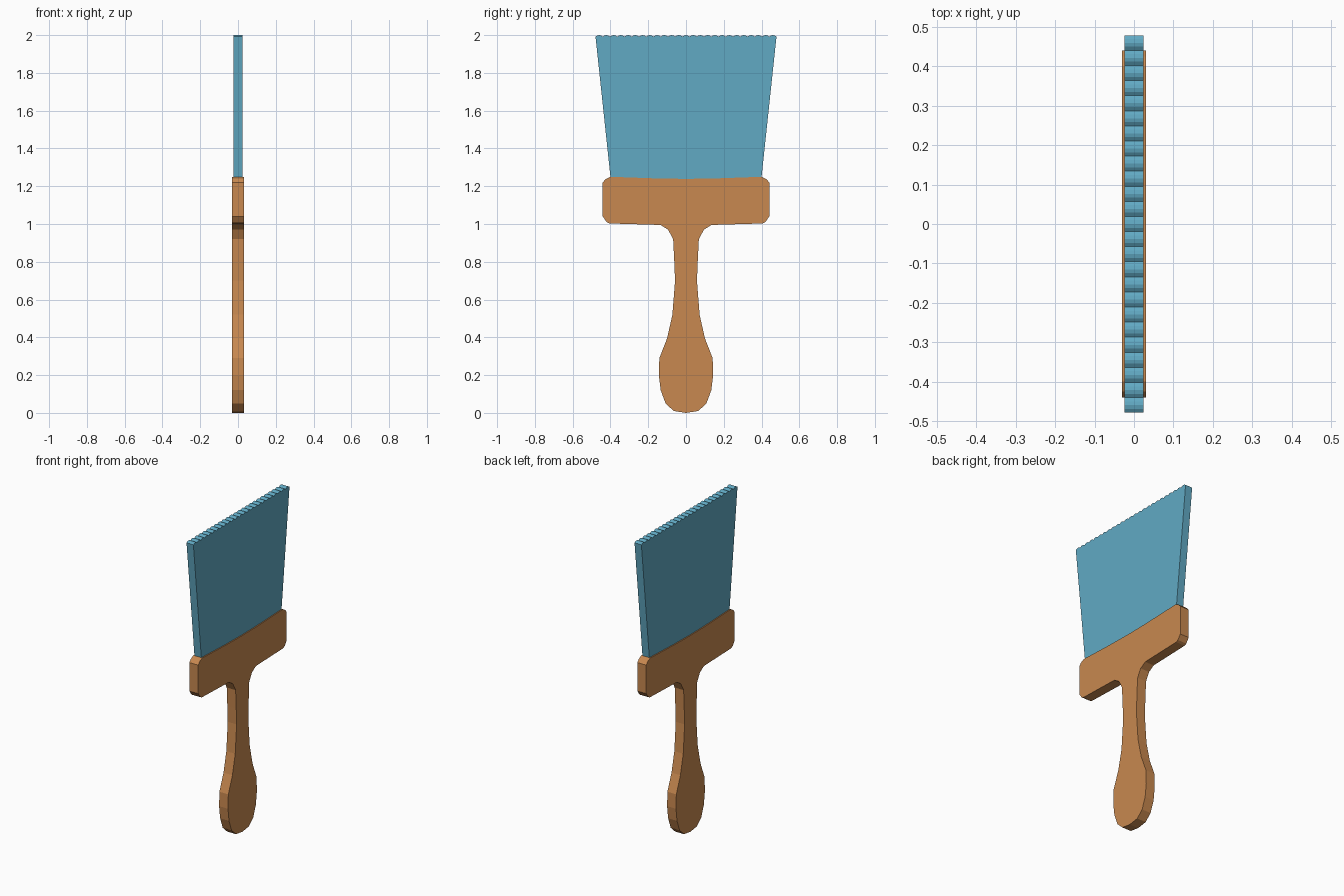
import bpy, bmesh, math

if "Cube" in bpy.data.objects:
    bpy.data.objects.remove(bpy.data.objects["Cube"])


def material(name, color):
    m = bpy.data.materials.new(name)
    m.diffuse_color = color
    m.use_nodes = True
    m.node_tree.nodes["Principled BSDF"].inputs["Base Color"].default_value = m.diffuse_color
    return m


def add_prism(bm, profile, half):
    """Extrude a (y, z) outline to a closed slab of thickness 2 * half along x."""
    back = [bm.verts.new((-half, y, z)) for y, z in profile]
    front = [bm.verts.new((half, y, z)) for y, z in profile]
    bm.faces.new(back)
    bm.faces.new(front[::-1])
    n = len(profile)
    for i in range(n):
        j = (i + 1) % n
        bm.faces.new((back[i], front[i], front[j], back[j]))


def finish(bm, name, mat):
    bmesh.ops.recalc_face_normals(bm, faces=bm.faces)
    me = bpy.data.meshes.new(name)
    bm.to_mesh(me)
    bm.free()
    me.materials.append(mat)
    ob = bpy.data.objects.new(name, me)
    bpy.context.collection.objects.link(ob)
    return ob


wood = material("wood", (0.58, 0.25, 0.08, 1))
blue = material("bristle_blue", (0.12, 0.40, 0.55, 1))

# Handle and head: one half outline, mirrored across y = 0
half = [(0.065, 0.01), (0.108, 0.05), (0.134, 0.12), (0.144, 0.20),
        (0.141, 0.29), (0.10, 0.395), (0.072, 0.52), (0.058, 0.70),
        (0.062, 0.80), (0.068, 0.92), (0.095, 0.97), (0.135, 0.995),
        (0.405, 1.003), (0.42, 1.01), (0.441, 1.04), (0.441, 1.22),
        (0.425, 1.238), (0.40, 1.25), (0.15, 1.241)]
outline = [(0, 0)] + half + [(0, 1.239)] + [(-y, z) for y, z in reversed(half)]
bm = bmesh.new()
add_prism(bm, outline, 0.031)
finish(bm, "handle", wood)

# Bristles: fanned strips with small rounded tips
COUNT, BASE_Z, TIP_Z, TIP_DROP = 25, 1.18, 2.0, 0.008
TIP_Y = 0.479
BASE_Y = 0.40 - (TIP_Y - 0.40) * (1.25 - BASE_Z) / 0.75
bm = bmesh.new()
for i in range(COUNT):
    t0, t1 = 2 * i / COUNT - 1, 2 * (i + 1) / COUNT - 1
    strip = [(BASE_Y * t0, BASE_Z), (BASE_Y * t1, BASE_Z)]
    for k in range(4, -1, -1):
        f = k / 4
        drop = TIP_DROP * (2 * f - 1) ** 2
        strip.append((TIP_Y * (t0 + (t1 - t0) * f), TIP_Z - drop))
    add_prism(bm, strip, 0.024)
finish(bm, "bristles", blue)
